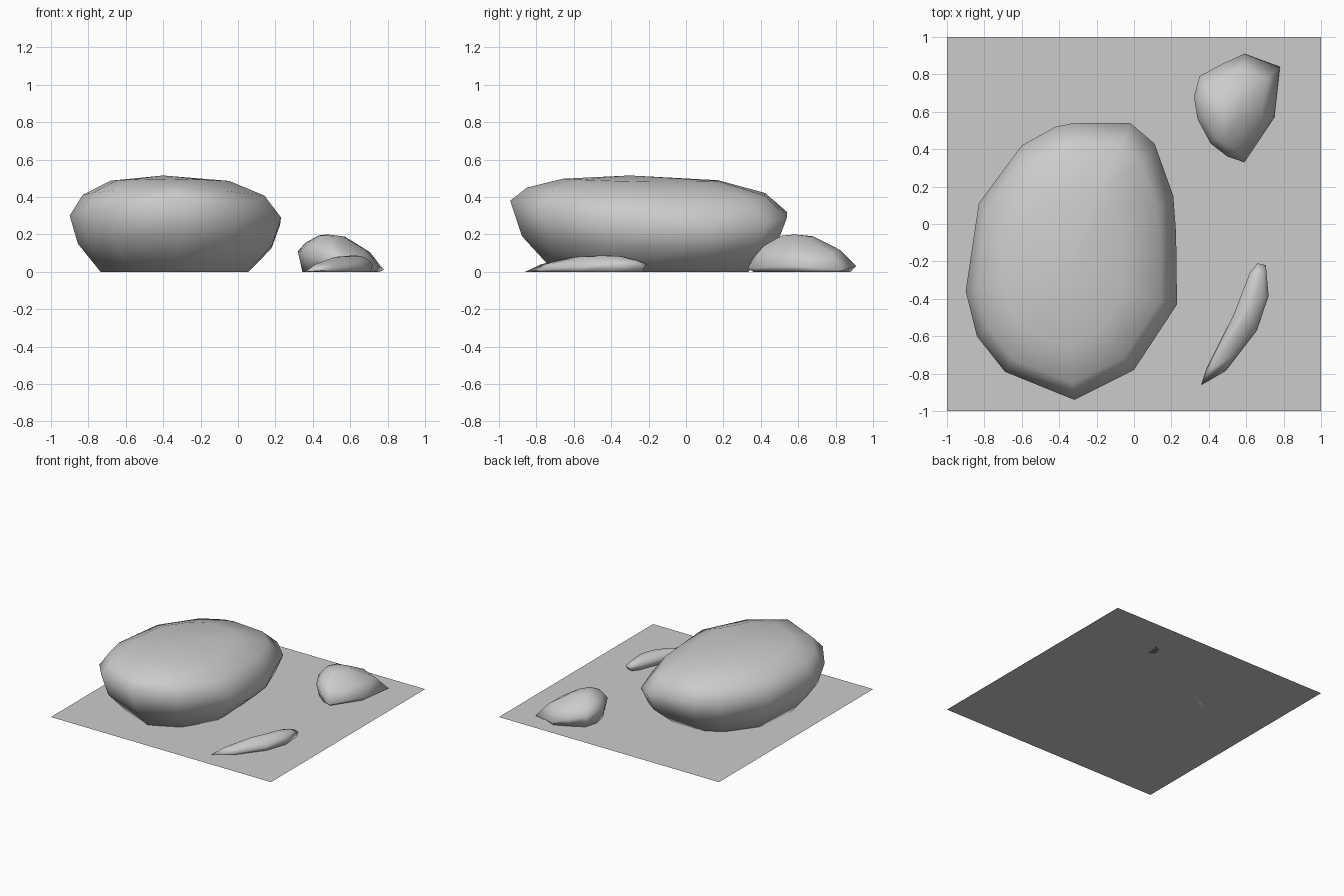
import bpy, bmesh
from mathutils import Vector

if "Cube" in bpy.data.objects:
    bpy.data.objects.remove(bpy.data.objects["Cube"])


def make_object(name, bm):
    mesh = bpy.data.meshes.new(name)
    bmesh.ops.recalc_face_normals(bm, faces=bm.faces)
    bm.to_mesh(mesh)
    bm.free()
    ob = bpy.data.objects.new(name, mesh)
    bpy.context.collection.objects.link(ob)
    return ob


def rock(name, outline, top, base, upper, lower):
    """Loft rings from the widest outline up to a top point and down to the ground.
    upper: (spread from top point, drop fraction); lower: (spread from base centre, height fraction)"""
    bm = bmesh.new()
    rings = []
    for s, f in reversed(lower):
        rings.append([(base[0] + (x - base[0]) * s, base[1] + (y - base[1]) * s, z * f)
                      for x, y, z in outline])
    rings.append(outline)
    for s, f in upper:
        rings.append([(top[0] + (x - top[0]) * s, top[1] + (y - top[1]) * s,
                       top[2] + (z - top[2]) * f) for x, y, z in outline])
    loops = [[bm.verts.new(Vector(p)) for p in r] for r in rings]
    n = len(outline)
    for a, b in zip(loops, loops[1:]):
        for i in range(n):
            j = (i + 1) % n
            bm.faces.new((a[i], a[j], b[j], b[i]))
    tip = bm.verts.new(top)
    for i in range(n):
        bm.faces.new((loops[-1][i], loops[-1][(i + 1) % n], tip))
    bm.faces.new(list(reversed(loops[0])))
    ob = make_object(name, bm)
    for p in ob.data.polygons:
        p.use_smooth = True
    return ob


# Ground sheet
bm = bmesh.new()
bmesh.ops.create_grid(bm, x_segments=1, y_segments=1, size=1)
make_object("ground_sheet", bm)

# Large boulder
rock("large_boulder",
     [(-.32, -.94, .38), (0, -.78, .34), (.23, -.43, .29), (.225, -.05, .25),
      (.21, .15, .25), (.11, .43, .26), (-.02, .54, .29), (-.32, .54, .32),
      (-.42, .52, .32), (-.6, .42, .32), (-.83, .11, .31), (-.9, -.36, .3),
      (-.84, -.6, .32), (-.69, -.79, .35)],
     (-.4, -.3, .515), (-.35, -.15),
     [(.86, .48), (.56, .13)], [(.92, .5), (.7, 0)])

# Small rock at the back
rock("back_rock",
     [(.59, .33, .02), (.75, .57, .03), (.78, .84, .01), (.59, .91, .03),
      (.48, .86, .06), (.35, .79, .09), (.32, .68, .11), (.34, .56, .11),
      (.41, .43, .1), (.5, .36, .08)],
     (.48, .58, .2), (.56, .62),
     [(.75, .5), (.3, .06)], [(.9, 0)])

# Thin shard at the front
rock("front_shard",
     [(.36, -.86, 0), (.49, -.785, .01), (.655, -.57, .025), (.72, -.385, .04),
      (.705, -.22, .035), (.66, -.21, .04), (.62, -.26, .045), (.53, -.49, .035),
      (.39, -.77, .01)],
     (.62, -.44, .088), (.6, -.5),
     [(.8, .55), (.4, .1)], [(.92, 0)])
